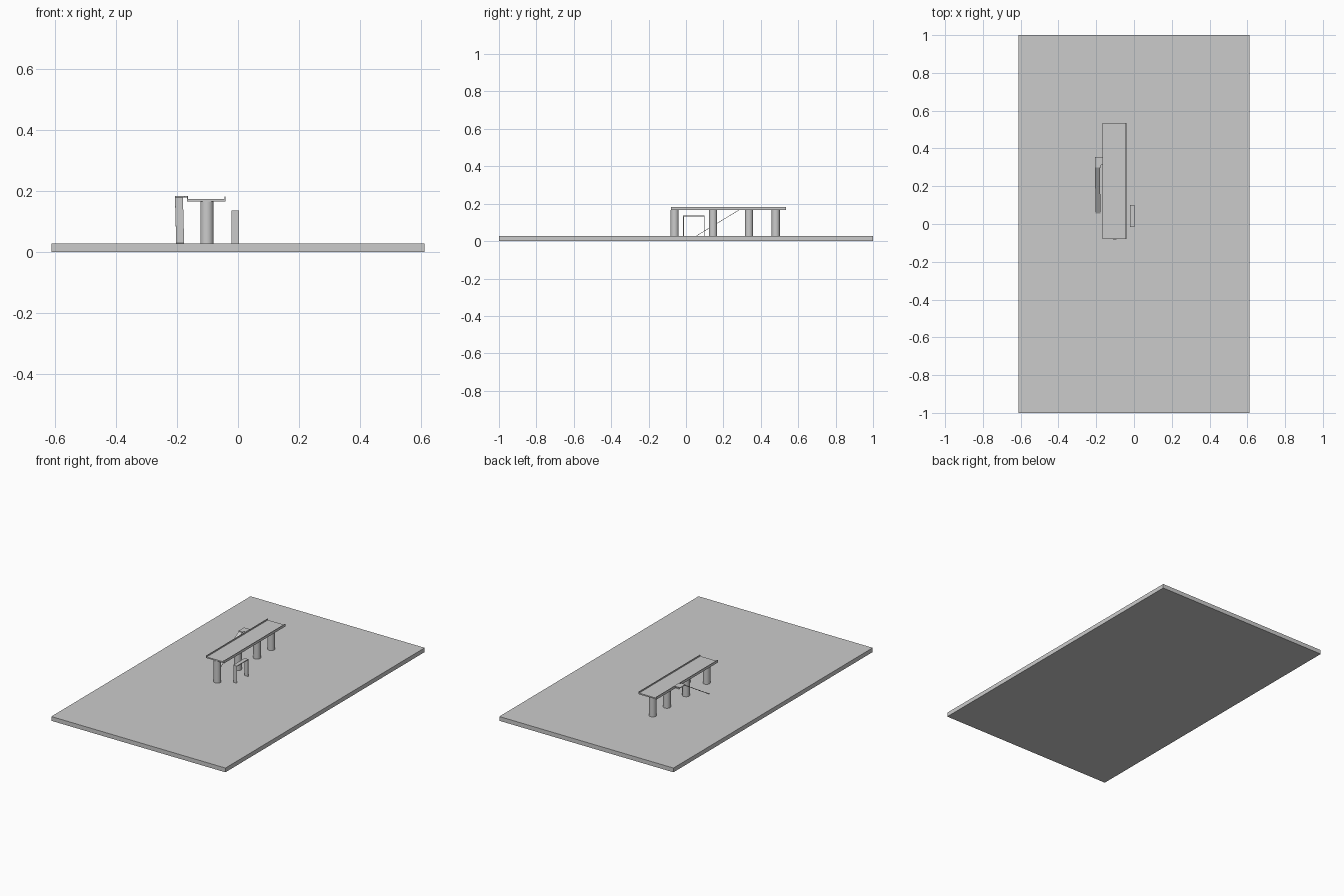
import bpy
from mathutils import Vector

if "Cube" in bpy.data.objects:
    bpy.data.objects.remove(bpy.data.objects["Cube"])


def mesh(name, verts, faces):
    me = bpy.data.meshes.new(name)
    me.from_pydata(verts, [], faces)
    ob = bpy.data.objects.new(name, me)
    bpy.context.collection.objects.link(ob)
    return ob


BOX_FACES = [(0, 3, 2, 1), (4, 5, 6, 7), (0, 1, 5, 4), (1, 2, 6, 5), (2, 3, 7, 6), (3, 0, 4, 7)]


def box(name, x0, x1, y0, y1, z0, z1):
    ring = [(x0, y0), (x1, y0), (x1, y1), (x0, y1)]
    return mesh(name, [(x, y, z) for z in (z0, z1) for x, y in ring], BOX_FACES)


def ramp_piece(name, a, b, width, t):
    """Slanted plate from centre line point a to b."""
    v = []
    for dz in (-t, 0):
        for p, s in ((a, -1), (a, 1), (b, 1), (b, -1)):
            v.append(Vector(p) + Vector((s * width / 2, 0, dz)))
    return mesh(name, v, BOX_FACES)


GROUND = 0.027

# Base slab
box("base_slab", -0.612, 0.612, -1, 1, 0, GROUND)

# Raised platform with low side rims
box("platform_deck", -0.168, -0.041, -0.08, 0.535, 0.166, 0.174)
box("left_rim", -0.168, -0.164, -0.08, 0.535, 0.174, 0.182)
box("right_rim", -0.045, -0.041, -0.08, 0.535, 0.174, 0.182)

# Columns
for i, y in enumerate((-0.061, 0.145, 0.337, 0.48)):
    bpy.ops.mesh.primitive_cylinder_add(vertices=32, radius=0.022, depth=0.166 - GROUND,
                                        location=(-0.102, y, (0.166 + GROUND) / 2))
    bpy.context.object.name = f"column_{i + 1}"
    bpy.ops.object.shade_smooth_by_angle()

# Thin square gate
box("gate_front_leg", -0.022, 0.003, -0.016, -0.012, GROUND, 0.132)
box("gate_back_leg", -0.022, 0.003, 0.096, 0.1, GROUND, 0.132)
box("gate_top", -0.022, 0.003, -0.016, 0.1, 0.132, 0.136)

# Segmented access ramp, drifting slightly sideways as it climbs
start, end, count = Vector((-0.190, 0.055, GROUND + 0.002)), Vector((-0.194, 0.305, 0.181)), 8
for i in range(count):
    ramp_piece(f"ramp_segment_{i + 1}", start.lerp(end, i / count),
               start.lerp(end, (i + 1) / count), 0.026, 0.003)

# Landing joining ramp to platform
box("landing", -0.207, -0.176, 0.3, 0.356, 0.179, 0.183)
box("landing_bridge", -0.176, -0.165, 0.312, 0.356, 0.179, 0.183)
